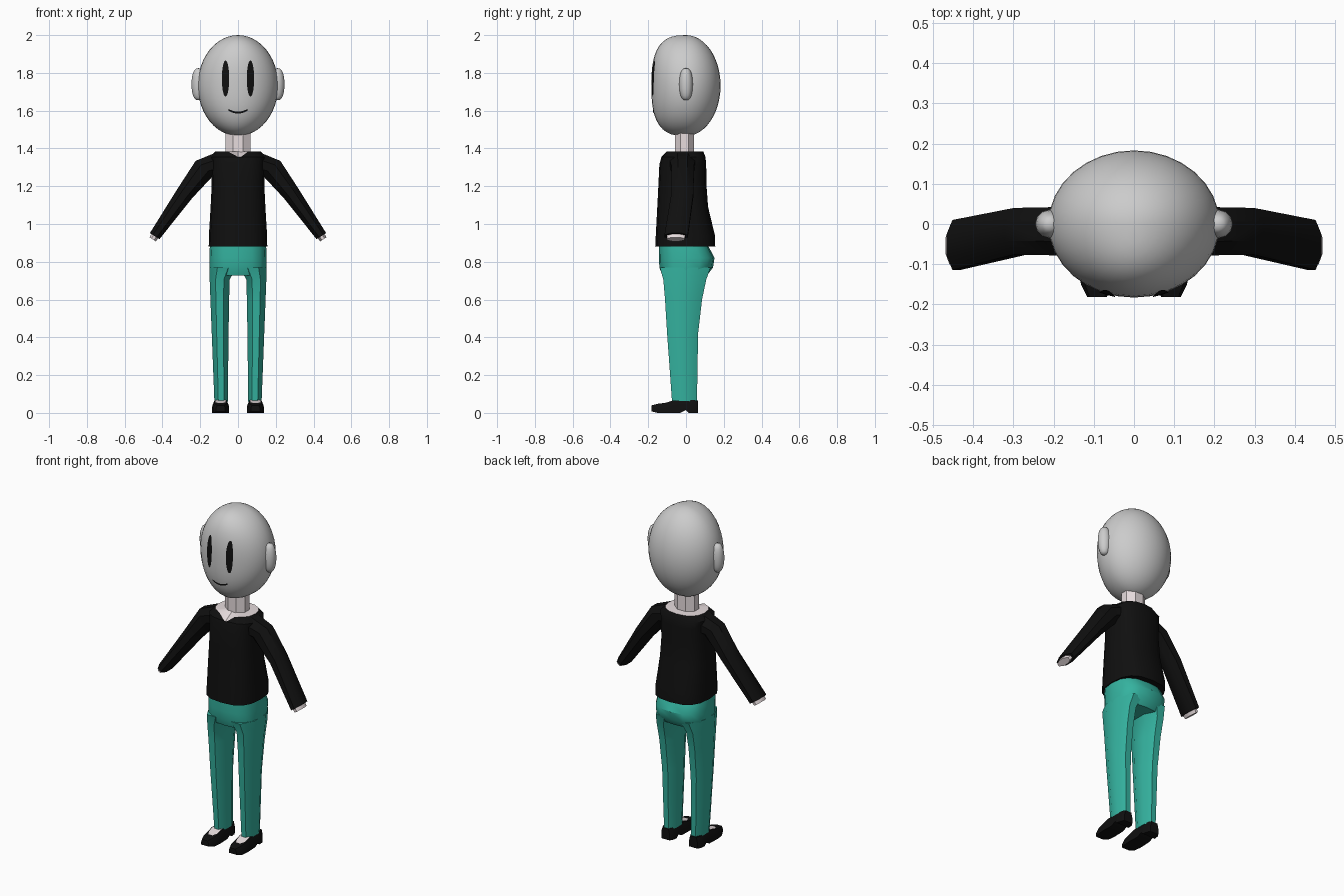
import bpy, bmesh
from math import sin, cos, pi, sqrt
from mathutils import Vector

if "Cube" in bpy.data.objects:
    bpy.data.objects.remove(bpy.data.objects["Cube"])


def material(name, rgb):
    m = bpy.data.materials.new(name)
    m.diffuse_color = (*rgb, 1)
    m.use_nodes = True
    m.node_tree.nodes["Principled BSDF"].inputs["Base Color"].default_value = m.diffuse_color
    return m


BLACK = material("black", (0.005, 0.005, 0.005))
TEAL = material("teal", (0.035, 0.45, 0.35))
PALE = material("pale", (0.8, 0.72, 0.73))


def loft(name, rings, mat=None, caps=True, closed=True, mirror=False, angle=35):
    """Skin a list of equal-length point rings."""
    bm = bmesh.new()
    rows = [[bm.verts.new(p) for p in r] for r in rings]
    n = len(rows[0])
    for a, b in zip(rows, rows[1:]):
        for i in range(n if closed else n - 1):
            j = (i + 1) % n
            bm.faces.new((a[i], a[j], b[j], b[i]))
    if caps:
        bm.faces.new(rows[0])
        bm.faces.new(rows[-1])
    bmesh.ops.remove_doubles(bm, verts=bm.verts, dist=1e-5)
    bmesh.ops.recalc_face_normals(bm, faces=bm.faces)
    me = bpy.data.meshes.new(name)
    bm.to_mesh(me)
    bm.free()
    ob = bpy.data.objects.new(name, me)
    bpy.context.collection.objects.link(ob)
    if mat:
        me.materials.append(mat)
    bpy.ops.object.select_all(action='DESELECT')
    ob.select_set(True)
    bpy.context.view_layer.objects.active = ob
    bpy.ops.object.shade_smooth_by_angle(angle=angle * pi / 180)
    if mirror:
        ob.modifiers.new("mirror", 'MIRROR').use_mirror_merge = False
    return ob


# unit octagon with flat sides
OCT = [(cos(a) / cos(pi / 8), sin(a) / cos(pi / 8))
       for a in (pi / 8 + k * pi / 4 for k in range(8))]


def oct_ring(z, x0, x1, y0, y1):
    return [((x0 + x1) / 2 + (x1 - x0) / 2 * u, (y0 + y1) / 2 + (y1 - y0) / 2 * v, z)
            for u, v in OCT]


def round_ring(z, hx, y0, y1, n=16, p=2.7):
    pts = []
    for k in range(n):
        c, s = cos(2 * pi * k / n), sin(2 * pi * k / n)
        u = abs(c) ** (2 / p) * (1 if c > 0 else -1)
        v = abs(s) ** (2 / p) * (1 if s > 0 else -1)
        pts.append((hx * u, (y0 + y1) / 2 + (y1 - y0) / 2 * v, z))
    return pts


# Head: egg with a flattened face
CZ, RZ, RX, RY = 1.733, 0.267, 0.213, 0.183


def front(u):
    return RY * max(0, 1 - abs(u) ** 2.8) ** (1 / 2.8)


def head_ring(u):
    r = sqrt(max(0, 1 - u * u))
    pts = []
    for k in range(32):
        c, s = cos(2 * pi * k / 32), sin(2 * pi * k / 32)
        pts.append((RX * r * c, s * (RY * r if s > 0 else front(u)), CZ + RZ * u))
    return pts


loft("head", [head_ring(sin(-pi / 2 + pi * i / 24)) for i in range(25)],
     caps=False, angle=60)


# Face details lie just above the head surface
def on_face(x, z):
    u = (z - CZ) / RZ
    w = x / (RX * sqrt(1 - u * u))
    return (x, -front(u) * sqrt(1 - w * w) - 0.003, z)


eye = []
for i in range(17):
    t = pi * i / 16
    z, w = 1.77 - 0.095 * cos(t), 0.019 * sin(t) + 0.0005
    eye.append([on_face(0.066 + k * w, z) for k in (-1, 0, 1)])
loft("eyes", eye, BLACK, caps=False, closed=False, mirror=True)

mouth = []
for i in range(13):
    x = -0.05 + 0.1 * i / 12
    z = 1.59 + 0.014 * (x / 0.05) ** 2
    mouth.append([on_face(x, z - 0.005), on_face(x, z + 0.005)])
loft("mouth", mouth, BLACK, caps=False, closed=False)

# Ears
ear = []
for i in range(13):
    t = -pi / 2 + pi * i / 12
    r = cos(t) ** 0.7 if 0 < i < 12 else 0
    ear.append([(0.209 + 0.037 * r * cos(a), 0.036 * r * sin(a), 1.74 + 0.085 * sin(t))
                for a in (2 * pi * k / 12 for k in range(12))])
loft("ears", ear, caps=False, mirror=True, angle=60)

# Neck and open collar with a V at the front
loft("neck", [oct_ring(z, -0.065, 0.065, -0.058, 0.043) for z in (1.36, 1.52)], PALE)
collar = round_ring(1.383, 0.12, -0.11, 0.092, p=2.3)
collar[12] = (0, -0.125, 1.343)
loft("upper_chest", [collar, round_ring(1.385, 0.06, -0.055, 0.04, p=2)], PALE, caps=False)

# Sweater body
loft("sweater", [round_ring(0.88, 0.155, -0.163, 0.155),
                 round_ring(0.94, 0.154, -0.16, 0.153),
                 round_ring(1.09, 0.145, -0.152, 0.117),
                 round_ring(1.21, 0.139, -0.146, 0.108),
                 round_ring(1.315, 0.142, -0.141, 0.107),
                 round_ring(1.355, 0.148, -0.13, 0.103),
                 collar], BLACK, caps=False)
loft("sweater_hem", [round_ring(0.88, 0.155, -0.163, 0.155),
                     round_ring(0.881, 0.12, -0.12, 0.11)], BLACK, caps=False)


# Arms: sections across a bent path (centre, section normal, half width, half depth)
def arm_ring(c, nrm, h, d):
    n = Vector(nrm).normalized()
    return [Vector(c) + n * h * u + Vector((0, d * v, 0)) for u, v in OCT]


loft("sleeves", [arm_ring((0.09, -0.018, 1.322), (0.35, 0, 0.9), 0.062, 0.07),
                 arm_ring((0.176, -0.018, 1.297), (0.845, 0, 0.65), 0.061, 0.06),
                 arm_ring((0.282, -0.018, 1.161), (0.845, 0, 0.535), 0.046, 0.058),
                 arm_ring((0.441, -0.052, 0.936), (0.845, 0, 0.535), 0.03, 0.062)],
     BLACK, mirror=True)
loft("hands", [arm_ring((0.43, -0.052, 0.95), (0.845, 0, 0.535), 0.022, 0.05),
               arm_ring((0.452, -0.054, 0.919), (0.845, 0, 0.535), 0.02, 0.046)],
     PALE, mirror=True)

# Trousers: hips, then tapering legs
loft("hips", [round_ring(0.90, 0.146, -0.143, 0.11),
              round_ring(0.87, 0.150, -0.144, 0.125),
              round_ring(0.82, 0.152, -0.143, 0.151),
              round_ring(0.77, 0.152, -0.141, 0.143),
              round_ring(0.728, 0.147, -0.125, 0.112)], TEAL)
loft("legs", [oct_ring(0.77, 0.01, 0.15, -0.138, 0.13),
              oct_ring(0.705, 0.044, 0.15, -0.12, 0.107),
              oct_ring(0.60, 0.047, 0.146, -0.111, 0.085),
              oct_ring(0.42, 0.050, 0.139, -0.1, 0.064),
              oct_ring(0.06, 0.054, 0.125, -0.074, 0.058)], TEAL, mirror=True)


# Shoes: sections along y (y, half width, bottom, top)
def shoe_ring(y, w, z0, z1):
    zm = z0 + 0.55 * (z1 - z0)
    return [(0.092 + w * k, y, z) for k, z in
            ((-1, z0), (1, z0), (1, zm), (0.75, z1), (-0.75, z1), (-1, zm))]


loft("shoes", [shoe_ring(*s) for s in (
    (0.063, 0.027, 0, 0.066), (0.045, 0.038, 0, 0.067), (0.015, 0.042, 0, 0.067),
    (0.0, 0.042, 0.015, 0.067), (-0.03, 0.042, 0, 0.067), (-0.07, 0.044, 0, 0.066),
    (-0.105, 0.045, 0, 0.054), (-0.15, 0.04, 0, 0.048), (-0.182, 0.024, 0.008, 0.04))],
     BLACK, mirror=True)
loft("insteps", [[(0.092 - w, y, z), (0.092 + w, y, z)] for y, w, z in (
    (-0.06, 0.027, 0.069), (-0.07, 0.028, 0.068), (-0.105, 0.026, 0.056),
    (-0.13, 0.014, 0.0525))], PALE, caps=False, closed=False, mirror=True)
